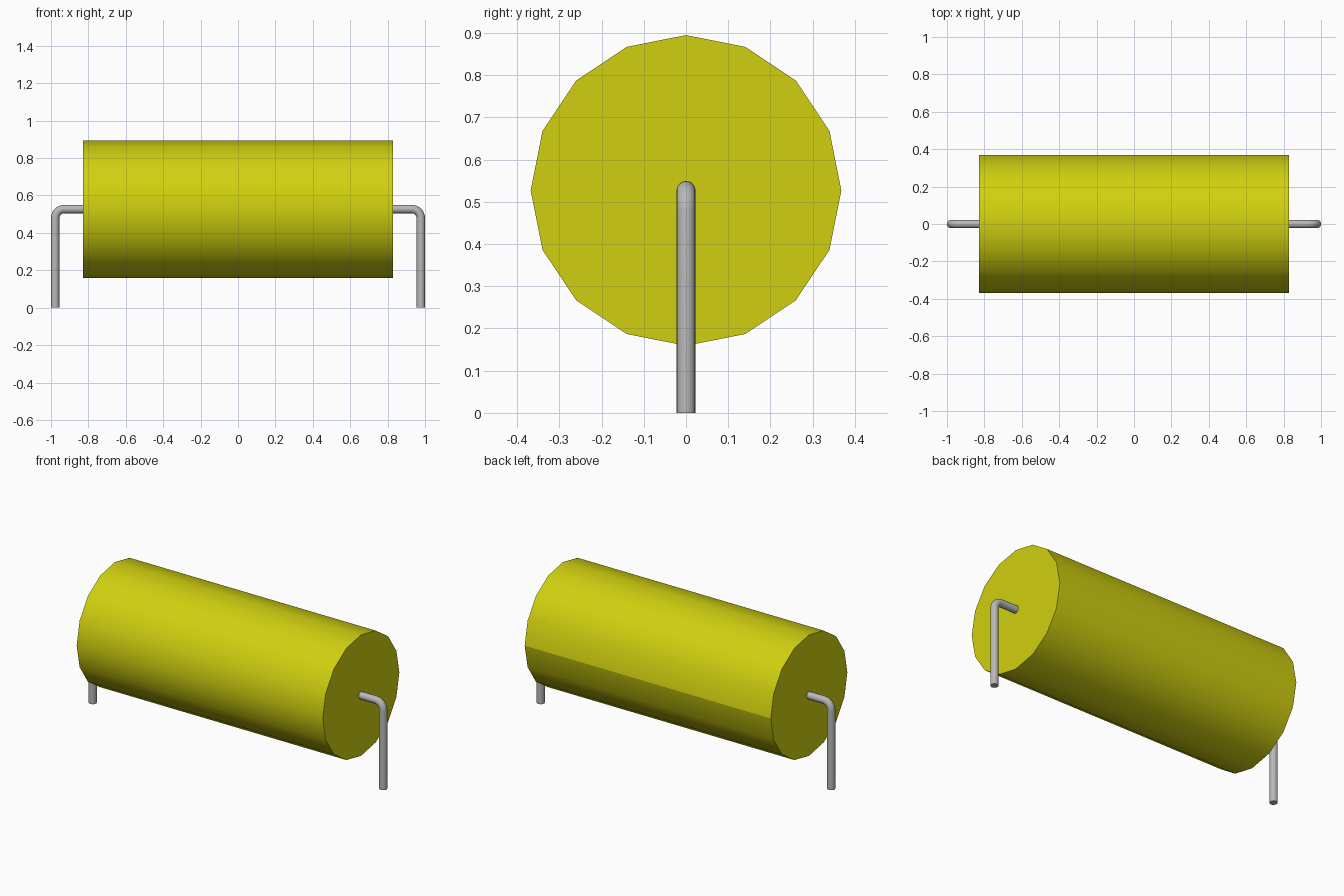
import bpy, bmesh, math
from mathutils import Matrix

cube = bpy.data.objects.get("Cube")
if cube:
    bpy.data.objects.remove(cube, do_unlink=True)

AXIS_Z = 0.527       # height of the body axis
BODY_R = 0.368
BODY_HALF = 0.828
WIRE_R = 0.0225
LEG_X = 0.9775
BEND_R = 0.048


def material(name, rgb):
    m = bpy.data.materials.new(name)
    m.use_nodes = True
    m.diffuse_color = (*rgb, 1)
    m.node_tree.nodes["Principled BSDF"].inputs["Base Color"].default_value = (*rgb, 1)
    return m


yellow = material("yellow_casing", (0.63, 0.63, 0.005))
grey = material("grey_metal", (0.48, 0.48, 0.48))


def add_object(name, data, mat):
    ob = bpy.data.objects.new(name, data)
    bpy.context.collection.objects.link(ob)
    data.materials.append(mat)
    return ob


# Body: 16-sided drum lying along x, with smooth sides and flat ends
bm = bmesh.new()
bmesh.ops.create_cone(bm, cap_ends=True, segments=16, radius1=BODY_R,
                      radius2=BODY_R, depth=2 * BODY_HALF,
                      matrix=Matrix.Rotation(math.pi / 2, 4, 'Y'))
for f in bm.faces:
    f.smooth = len(f.verts) == 4
for e in bm.edges:
    # rims are sharp, and one seam runs along the back
    rim = any(len(f.verts) > 4 for f in e.link_faces)
    seam = all(v.co.y > BODY_R - 0.001 for v in e.verts)
    e.smooth = not (rim or seam)
mesh = bpy.data.meshes.new("body")
bm.to_mesh(mesh)
bm.free()
body = add_object("body", mesh, yellow)
body.location.z = AXIS_Z


# Wire leads: out of the end face, round a bend, down to the ground
def wire_lead(name, side):
    path = [(BODY_HALF - 0.02, AXIS_Z)]
    for i in range(9):
        a = math.pi / 2 * (1 - i / 8)
        path.append((LEG_X - BEND_R + BEND_R * math.cos(a),
                     AXIS_Z - BEND_R + BEND_R * math.sin(a)))
    path.append((LEG_X, 0))
    curve = bpy.data.curves.new(name, 'CURVE')
    curve.dimensions = '3D'
    curve.bevel_depth = WIRE_R
    curve.bevel_resolution = 6
    curve.use_fill_caps = True
    spline = curve.splines.new('POLY')
    spline.points.add(len(path) - 1)
    for p, (x, z) in zip(spline.points, path):
        p.co = (side * x, 0, z, 1)
    ob = add_object(name, curve, grey)
    bpy.ops.object.select_all(action='DESELECT')
    ob.select_set(True)
    bpy.context.view_layer.objects.active = ob
    bpy.ops.object.convert(target='MESH')
    bpy.ops.object.shade_smooth_by_angle(angle=math.radians(40))


wire_lead("left_lead", 1)
wire_lead("right_lead", -1)
